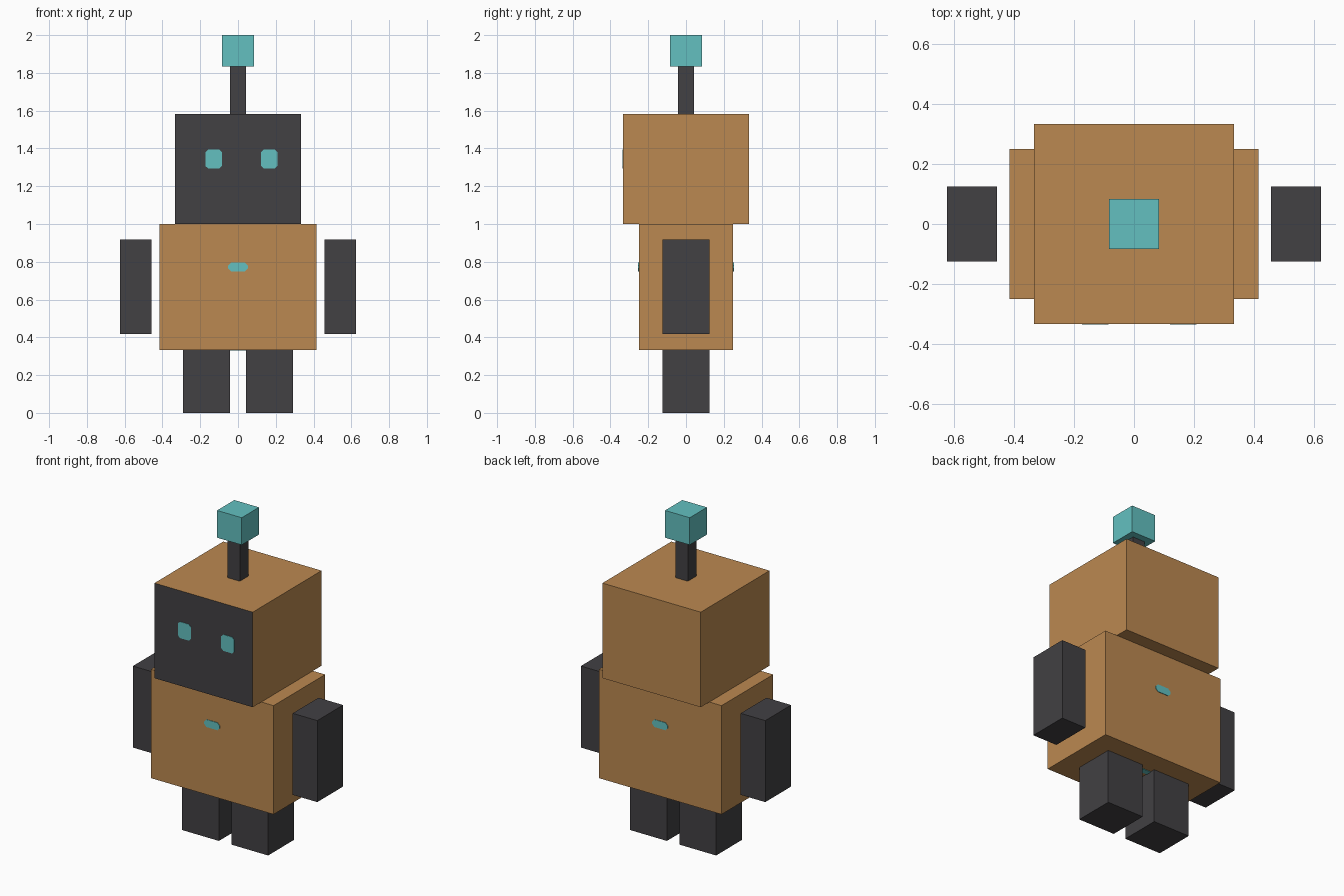
import bpy
import bmesh
from math import pi
from mathutils import Matrix, Vector

default = bpy.data.objects.get("Cube")
if default:
    bpy.data.objects.remove(default, do_unlink=True)


def material(name, rgb):
    mat = bpy.data.materials.new(name)
    mat.use_nodes = True
    mat.diffuse_color = (*rgb, 1)
    mat.node_tree.nodes["Principled BSDF"].inputs["Base Color"].default_value = (*rgb, 1)
    return mat


tan = material("copper tan", (0.50, 0.25, 0.082))
charcoal = material("charcoal", (0.054, 0.052, 0.057))
teal = material("teal", (0.125, 0.53, 0.53))


def finish(bm, name, mat):
    mesh = bpy.data.meshes.new(name)
    bm.to_mesh(mesh)
    bm.free()
    mesh.materials.append(mat)
    obj = bpy.data.objects.new(name, mesh)
    bpy.context.collection.objects.link(obj)
    return obj


def box(name, center, size, mat):
    bm = bmesh.new()
    bmesh.ops.create_cube(bm, size=1)
    bmesh.ops.scale(bm, vec=size, verts=bm.verts)
    obj = finish(bm, name, mat)
    obj.location = center
    return obj


def plate(name, center, width, height, cut, turn):
    """Thin plate with clipped corners, turned about x to lie on a face."""
    w, h, depth = width / 2, height / 2, 0.003
    outline = [(w, cut - h), (w, h - cut), (w - cut, h), (cut - w, h),
               (-w, h - cut), (-w, cut - h), (cut - w, -h), (w - cut, -h)]
    bm = bmesh.new()
    face = bm.faces.new([bm.verts.new((x, y, 0)) for x, y in outline])
    new = bmesh.ops.extrude_face_region(bm, geom=[face])["geom"]
    bmesh.ops.translate(bm, vec=(0, 0, depth),
                        verts=[v for v in new if isinstance(v, bmesh.types.BMVert)])
    bmesh.ops.recalc_face_normals(bm, faces=bm.faces)
    bm.transform(Matrix.Translation(Vector(center)) @ Matrix.Rotation(turn, 4, "X"))
    return finish(bm, name, teal)


# Head with a dark front face
head = box("head", (0, 0, 1.292), (0.667, 0.667, 0.583), tan)
head.data.materials.append(charcoal)
for poly in head.data.polygons:
    poly.material_index = int(poly.normal.y < -0.5)

# Torso
box("torso", (0, 0, 0.667), (0.833, 0.5, 0.667), tan)

# Antenna
box("antenna_stalk", (0, 0, 1.708), (0.083, 0.083, 0.25), charcoal)
box("antenna_tip", (0, 0, 1.917), (0.167, 0.167, 0.167), teal)

# Arms and legs
for side, s in (("left", 1), ("right", -1)):
    box(side + "_arm", (s * 0.542, 0, 0.667), (0.167, 0.25, 0.5), charcoal)
    box(side + "_leg", (s * 0.167, 0, 0.167), (0.25, 0.25, 0.333), charcoal)

# Eyes
for side, x in (("left", 0.165), ("right", -0.129)):
    plate(side + "_eye", (x, -0.333, 1.344), 0.088, 0.1, 0.014, pi / 2)

# Torso badges on the front, back and underside
plate("front_badge", (0, -0.25, 0.772), 0.106, 0.046, 0.016, pi / 2)
plate("back_badge", (0, 0.25, 0.772), 0.106, 0.046, 0.016, -pi / 2)
plate("bottom_badge", (0, 0.078, 0.3335), 0.106, 0.035, 0.012, pi)
